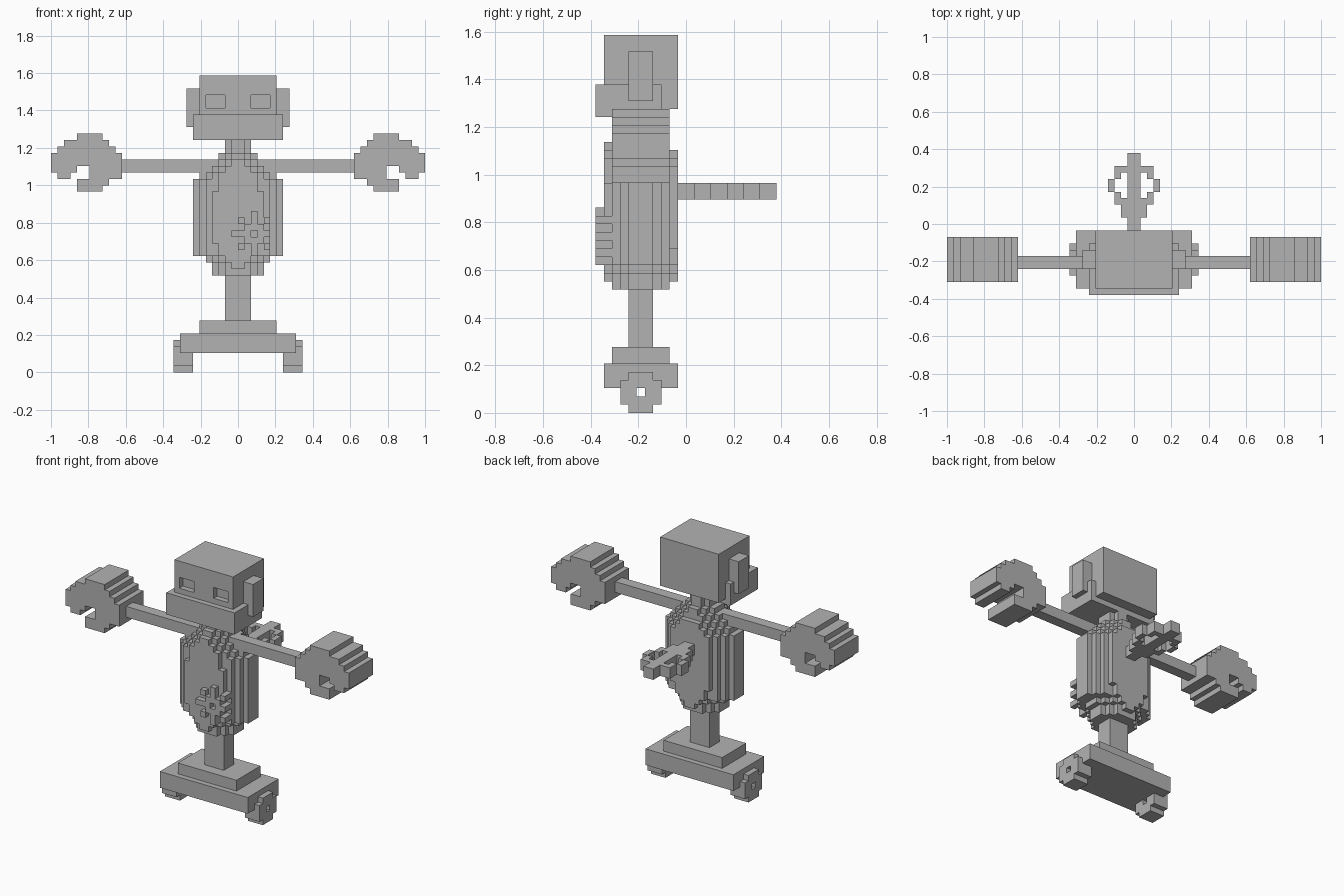
import bpy, bmesh, math
from mathutils import Vector

if "Cube" in bpy.data.objects:
    bpy.data.objects.remove(bpy.data.objects["Cube"], do_unlink=True)

U = 2 / 58  # one block

grey = bpy.data.materials.new("plain_grey")
grey.use_nodes = True
grey.diffuse_color = (0.45, 0.45, 0.45, 1)
grey.node_tree.nodes["Principled BSDF"].inputs["Base Color"].default_value = (0.45, 0.45, 0.45, 1)


def cells(boxes):
    """Blocks filled by boxes (x0, x1, y0, y1, z0, z1)."""
    return {(x, y, z) for x0, x1, y0, y1, z0, z1 in boxes
            for x in range(x0, x1) for y in range(y0, y1) for z in range(z0, z1)}


def part(name, boxes, cut=(), flip=False):
    """Skin a union of boxes, minus the cut boxes, as one clean blocky mesh."""
    filled = cells(boxes) - cells(cut)
    if flip:
        filled = {(-x - 1, y, z) for x, y, z in filled}
    bm = bmesh.new()
    for c in filled:
        for axis in range(3):
            for side in (0, 1):
                n = list(c)
                n[axis] += 2 * side - 1
                if tuple(n) in filled:
                    continue
                a, b = (axis + 1) % 3, (axis + 2) % 3
                corners = []
                for i, j in ((0, 0), (1, 0), (1, 1), (0, 1)):
                    p = list(c)
                    p[axis] += side
                    p[a] += i
                    p[b] += j
                    corners.append(Vector(p) * U)
                if not side:
                    corners.reverse()
                bm.faces.new([bm.verts.new(p) for p in corners])
    bmesh.ops.remove_doubles(bm, verts=bm.verts[:], dist=U * 0.01)
    bmesh.ops.dissolve_limit(bm, angle_limit=math.radians(1), verts=bm.verts[:], edges=bm.edges[:])
    mesh = bpy.data.meshes.new(name)
    bm.to_mesh(mesh)
    bm.free()
    mesh.materials.append(grey)
    obj = bpy.data.objects.new(name, mesh)
    bpy.context.collection.objects.link(obj)
    return obj


def pair(name, boxes, cut=()):
    part("left_" + name, boxes, cut)
    part("right_" + name, boxes, cut, flip=True)


# Wheeled base and post
part("base_plate", [(-9, 9, -10, -1, 3, 6)])
part("base_step", [(-6, 6, -9, -2, 6, 8)])
part("post", [(-2, 2, -7, -4, 8, 16)])
pair("wheel", [(7, 10, -7, -4, 0, 5), (7, 10, -8, -3, 1, 4)],
     cut=[(7, 10, -6, -5, 2, 3)])

# Egg-shaped torso: rows of (bottom, top, half width), each rounded front to back
rows = [(15, 17, 4), (17, 18, 5), (18, 30, 7), (30, 31, 6),
        (31, 32, 5), (32, 33, 4), (33, 34, 3)]
body = []
for z0, z1, w in rows:
    for step in range(4):
        if w > step:
            body.append((step - w, w - step, -7 - step, -4 + step, z0, z1))
part("torso", body, cut=[(-7, 7, -10, -9, 15, 16), (-7, 7, -2, -1, 15, 16),
                         (-7, 7, -2, -1, 32, 34),
                         # taper the front and back bulge at its ends
                         (-7, -3, -10, -9, 18, 20), (3, 7, -10, -9, 18, 20),
                         (-7, -3, -2, -1, 18, 20), (3, 7, -2, -1, 18, 20),
                         (-7, -3, -10, -9, 28, 30), (3, 7, -10, -9, 28, 30)])

# Flower-like ornament on the belly
part("belly_ornament",
     [(2, 3, -11, -9, 18, 25), (-1, 5, -11, -9, 21, 22), (1, 4, -11, -9, 20, 23)]
     + [(x, x + 1, -11, -9, z, z + 1) for x in (0, 4) for z in (19, 23)],
     cut=[(2, 3, -11, -9, 21, 22)])

# Wind-up key on the back
key = [(-1, 1, -1, 11, 26, 28)]
for y0, y1, x0, x1 in [(1, 3, 0, 2), (3, 4, 0, 3), (4, 5, 2, 3), (5, 7, 3, 4),
                       (7, 8, 2, 3), (8, 9, 0, 3)]:
    key += [(x0, x1, y0, y1, 26, 28), (-x1, -x0, y0, y1, 26, 28)]
part("windup_key", key)

# Arms and open claws: rows of (bottom, top, inner x, outer x)
pair("arm", [(3, 18, -7, -5, 31, 33)])
claw = [(36, 37, 21, 25), (35, 36, 20, 27), (34, 35, 19, 28), (32, 34, 18, 29),
        (31, 32, 18, 23), (31, 32, 25, 29), (30, 31, 18, 23), (30, 31, 26, 28),
        (29, 30, 20, 25), (28, 29, 21, 25)]
pair("claw", [(x0, x1, -9, -2, z0, z1) for z0, z1, x0, x1 in claw])

# Neck and head with sunken eyes
part("neck", [(-2, 2, -7, -4, 34, 37), (-1, 1, -8, -3, 34, 37)])
part("head", [(-6, 6, -10, -1, 37, 46)],
     cut=[(-5, -2, -10, -9, 41, 43), (2, 5, -10, -9, 41, 43)])
part("jaw", [(-7, 7, -11, -3, 36, 40)], cut=[(-6, 6, -10, -3, 37, 40)])
pair("ear", [(6, 8, -7, -4, 38, 44)], cut=[(6, 7, -7, -4, 38, 40)])
